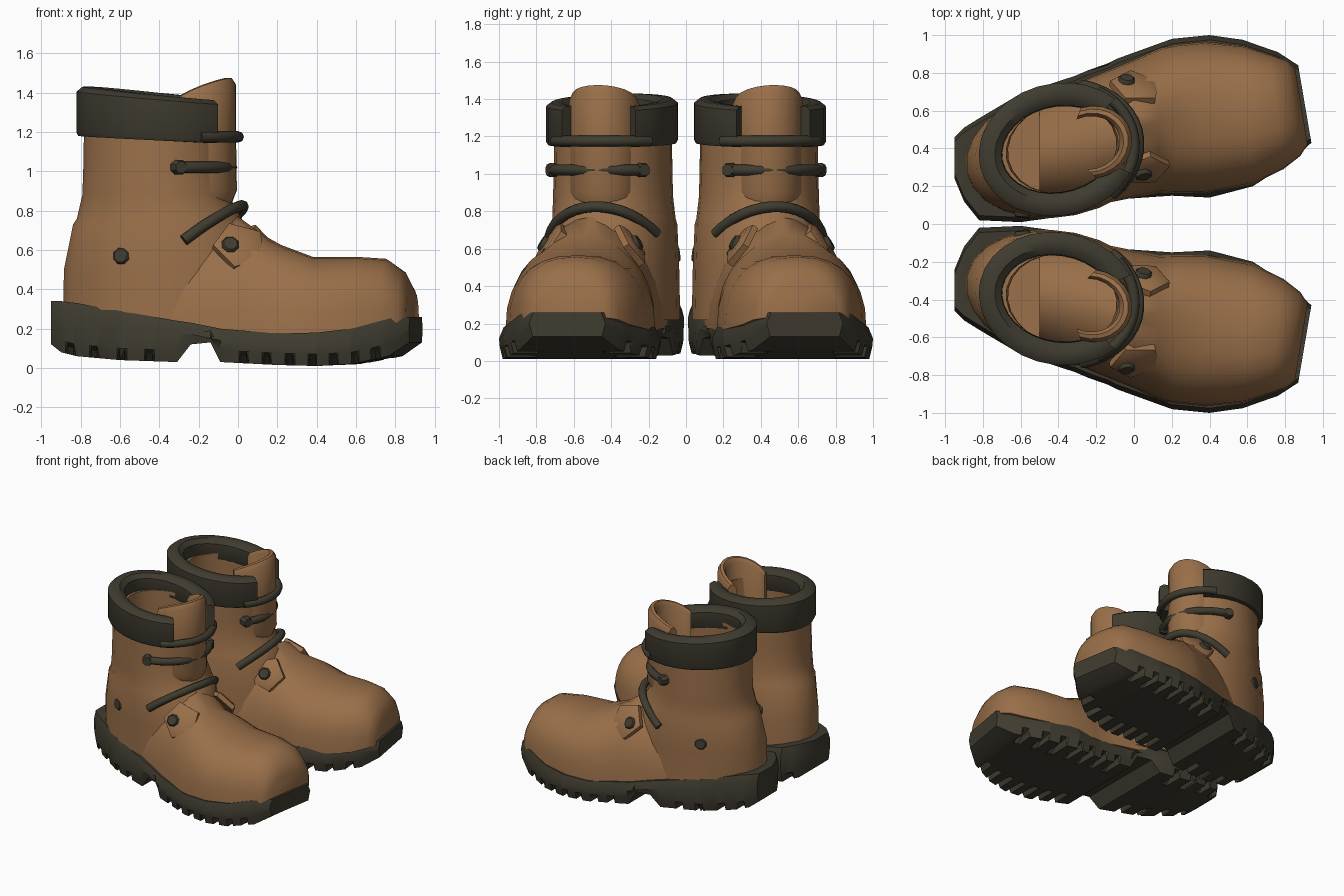
import bpy, bmesh, math
from mathutils import Vector

if "Cube" in bpy.data.objects:
    bpy.data.objects.remove(bpy.data.objects["Cube"])


def material(name, rgb):
    m = bpy.data.materials.new(name)
    m.use_nodes = True
    m.diffuse_color = (*rgb, 1)
    m.node_tree.nodes["Principled BSDF"].inputs["Base Color"].default_value = (*rgb, 1)
    return m


LEATHER = material("brown leather", (0.32, 0.16, 0.067))
RUBBER = material("dark rubber", (0.05, 0.044, 0.029))
TURN = math.radians(12)      # each boot toes outward


def loft(name, rings, mat, side, angle=40):
    """Skin a list of equal closed rings, cap both ends, mirror by side."""
    bm = bmesh.new()
    rows = [[bm.verts.new((x, y * side, z)) for x, y, z in ring] for ring in rings]
    n = len(rows[0])
    for r0, r1 in zip(rows, rows[1:]):
        for i in range(n):
            j = (i + 1) % n
            bm.faces.new((r0[i], r0[j], r1[j], r1[i]))
    bm.faces.new(rows[0])
    bm.faces.new(rows[-1])
    bmesh.ops.recalc_face_normals(bm, faces=bm.faces)
    me = bpy.data.meshes.new(name)
    bm.to_mesh(me)
    bm.free()
    me.materials.append(mat)
    ob = bpy.data.objects.new(name, me)
    bpy.context.collection.objects.link(ob)
    bpy.ops.object.select_all(action='DESELECT')
    ob.select_set(True)
    bpy.context.view_layer.objects.active = ob
    bpy.ops.object.shade_smooth_by_angle(angle=math.radians(angle))
    return ob


def lookup(keys, s):
    """Interpolate linearly in a table whose first column is s."""
    for k0, k1 in zip(keys, keys[1:]):
        if s <= k1[0]:
            f = (s - k0[0]) / (k1[0] - k0[0])
            return [p + (q - p) * f for p, q in zip(k0[1:], k1[1:])]
    return keys[-1][1:]


def shear(s, y):
    """Slant the toe end so that it stays square to the boot's axis."""
    ramp = min(1, max(0, (s - 0.4) / 0.5))
    return s - 0.17 * ramp * (y - 0.63)


def oval(t, cx, cy, a, b, z):
    u, v = a * math.cos(t), b * math.sin(t)
    return (cx + u * math.cos(TURN) - v * math.sin(TURN),
            cy + u * math.sin(TURN) + v * math.cos(TURN), z)


# Sole: station, inner y, outer y, bottom z, top z
SOLE = [(-.95, .24, .46, .12, .34), (-.9, .12, .51, .08, .34), (-.82, .02, .56, .06, .33),
        (-.6, .01, .69, .04, .29), (-.31, .05, .785, .03, .24), (-.24, .07, .815, .12, .23),
        (-.14, .11, .85, .13, .21), (-.09, .13, .875, .03, .2), (.2, .15, .98, .015, .175),
        (.4, .14, 1, .01, .18), (.6, .2, .975, .02, .2), (.8, .34, .91, .06, .25),
        (.905, .43, .84, .13, .26)]
NOTCHES = [-.85, -.73, -.59, -.45] + [.03 + .117 * i for i in range(7)]


def sole(side):
    stations = {k[0]: 0 for k in SOLE}
    for c in NOTCHES:
        stations.update({c - .026: 0, c - .014: .055, c + .014: .055, c + .026: 0})
    rings = []
    for s in sorted(stations):
        y0, y1, zb, zt = lookup(SOLE, s)
        lift = stations[s]
        w = y1 - y0
        side_pts = [(.025, zt), (0, zt - .06), (.005, zb + .06), (.02, zb + lift), (.17 * w, zb + lift * .7),
                    (.23 * w, zb)]
        ring = [(y0 + d, z) for d, z in side_pts] + [(y1 - d, z) for d, z in reversed(side_pts)]
        rings.append([(shear(s, y), y, z) for y, z in ring])
    loft("sole", rings, RUBBER, side, 30)


# Foot: station, inner y, outer y, base z, top z
FOOT = [(-.5, .1, .66, .2, .55), (-.25, .09, .77, .18, .68), (0, .14, .87, .17, .77),
        (.13, .165, .93, .16, .675), (.22, .165, .95, .16, .625), (.38, .165, .965, .16, .565),
        (.6, .21, .945, .17, .565), (.75, .29, .9, .19, .555), (.84, .36, .87, .22, .49),
        (.885, .42, .83, .23, .4)]


def foot(side):
    rings = []
    for s, y0, y1, zb, zt in FOOT:
        p = 1 if s < .2 else .8
        ring = []
        for i in range(15):
            t = math.pi * i / 14
            c = math.cos(t)
            y = (y0 + y1) / 2 + (y1 - y0) / 2 * math.copysign(abs(c) ** p, c)
            ring.append((shear(s, y), y, zb + (zt - zb) * math.sin(t) ** p))
        rings.append(ring)
    loft("foot_upper", rings, LEATHER, side, 50)


# Shaft: z, centre x, centre y, half length, half width; outside up, then lining down
SHAFT = [(.22, -.38, .38, .52, .34), (.5, -.39, .38, .505, .335), (.73, -.4, .385, .445, .333),
         (.76, -.4, .385, .425, .325), (.88, -.42, .39, .375, .318), (1.02, -.42, .39, .37, .315),
         (1.3, -.42, .39, .365, .31), (1.31, -.38, .4, .3, .235), (.9, -.38, .4, .29, .235),
         (.42, -.38, .4, .3, .24)]


def shaft(side):
    rings = [[oval(math.tau * i / 24, cx, cy, a, b, z) for i in range(24)]
             for z, cx, cy, a, b in SHAFT]
    loft("shaft", rings, LEATHER, side, 45)


def collar(side):
    # thick padded band with an open front
    profile = [(.01, 0), (0, .08), (0, .9), (.03, 1), (.085, 1), (.12, .88), (.125, .4), (.06, 0)]
    rings = []
    for i in range(25):
        t = math.radians(35 + 290 * i / 24)
        front = (1 + math.cos(t)) / 2
        low, high = 1.18 - .04 * front, 1.43 - .075 * front
        rings.append([oval(t, -.4, .395, .425 - d, .35 - d, low + (high - low) * h) for d, h in profile])
    loft("collar", rings, RUBBER, side)


def tongue(side):
    # padded flap curling into the opening at both edges
    profile = [(.02, 0), (-.005, .1), (0, .6), (0, .95), (.02, 1), (.045, 1), (.065, .95), (.06, 0)]
    rings = []
    for i in range(13):
        f = i / 6 - 1
        t = math.radians(58 * f)
        inset, low, high = .09 * abs(f) ** 2, .84, 1.475 - .09 * f * f
        rings.append([oval(t, -.4, .395, .395 - inset - d, .315 - inset - d, low + (high - low) * h)
                      for d, h in profile])
    loft("tongue", rings, LEATHER, side)


def tube(name, path, r, side):
    path = [Vector(p) for p in path]
    rings = []
    for i, p in enumerate(path):
        along = (path[min(i + 1, len(path) - 1)] - path[max(i - 1, 0)]).normalized()
        across = along.cross(Vector((0, 0, 1))).normalized()
        up = across.cross(along)
        rings.append([p + (across * math.cos(k * math.tau / 8) + up * math.sin(k * math.tau / 8)) * r
                      for k in range(8)])
    loft(name, rings, RUBBER, side, 50)


def lace(name, t0, t1, a, b, z, drop, side):
    path = []
    for i in range(15):
        t = t0 + (t1 - t0) * i / 14
        path.append(oval(math.radians(t), -.415, .39, a, b, z - drop * (abs(t) / 60) ** 2))
    tube(name, path, .029, side)
    return path


def disc(name, loc, normal, r, depth, sides, mat, side):
    """Domed plate facing along normal."""
    n = Vector(normal).normalized()
    u = n.cross(Vector((0, 0, 1))).normalized()
    v = u.cross(n)
    rings = []
    for scale, h in ((1, -depth), (1, .4 * depth), (.8, depth)):
        rings.append([Vector(loc) + n * h + (u * math.cos(a) + v * math.sin(a)) * r * scale
                      for a in [math.tau * (k + .5) / sides for k in range(sides)]])
    loft(name, rings, mat, side)


for side in (1, -1):
    sole(side)
    foot(side)
    shaft(side)
    collar(side)
    tongue(side)
    lace("upper_lace", -48, 48, .42, .35, 1.175, 0, side)
    middle = lace("middle_lace", -42, 62, .385, .33, 1.02, 0, side)
    lace("lower_lace", -56, 62, .445, .35, .825, .165, side)
    for end in (middle[0], middle[-1]):
        out = (end[0] + .42, end[1] - .39, 0)
        disc("lace_knob", end, out, .04, .03, 8, RUBBER, side)
    # eyelet flaps and rivets
    disc("outer_flap", (.01, .725, .62), (.15, .8, .55), .14, .025, 5, LEATHER, side)
    disc("inner_flap", (.06, .29, .62), (.15, -.8, .55), .13, .025, 5, LEATHER, side)
    disc("outer_rivet", (-.04, .76, .625), (.1, .85, .5), .046, .02, 8, RUBBER, side)
    disc("inner_rivet", (.05, .265, .63), (.2, -.85, .5), .046, .02, 8, RUBBER, side)
    disc("outer_heel_rivet", (-.59, .655, .57), (-.35, .9, .1), .046, .02, 8, RUBBER, side)
    disc("inner_heel_rivet", (-.59, .055, .57), (-.1, -.9, .1), .046, .02, 8, RUBBER, side)
